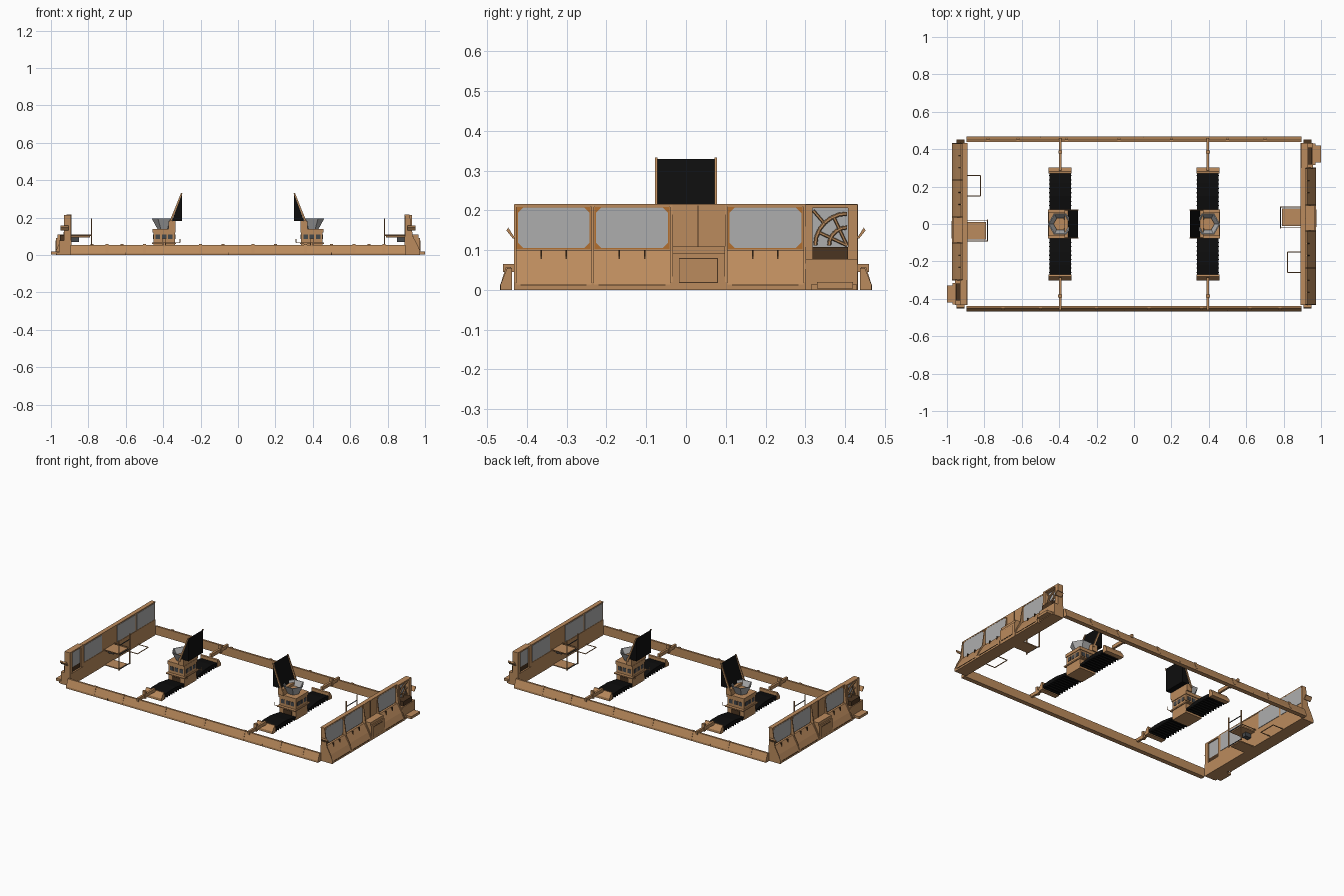
import bpy, bmesh, math
from mathutils import Matrix, Vector

cube = bpy.data.objects.get("Cube")
if cube:
    bpy.data.objects.remove(cube, do_unlink=True)


def material(name, r, g, b):
    m = bpy.data.materials.new(name)
    m.use_nodes = True
    m.diffuse_color = (r, g, b, 1)
    m.node_tree.nodes["Principled BSDF"].inputs["Base Color"].default_value = (r, g, b, 1)
    return m


TAN = material("tan paint", .5, .26, .11)
ORANGE = material("orange trim", .45, .16, .03)
BROWN = material("dark brown", .07, .035, .015)
BLACK = material("black mesh", .004, .004, .004)
GREY = material("window grey", .42, .42, .42)
SLATE = material("slate", .06, .065, .07)
HALF_TURN = Matrix.Rotation(math.pi, 4, "Z")


def emit(name, bm, mat):
    """Link a part and its half-turn twin on the opposite end."""
    bmesh.ops.recalc_face_normals(bm, faces=bm.faces)
    mesh = bpy.data.meshes.new(name)
    bm.to_mesh(mesh)
    bm.free()
    mesh.materials.append(mat)
    for prefix in ("left_", "right_"):
        ob = bpy.data.objects.new(prefix + name, mesh)
        bpy.context.collection.objects.link(ob)
        if prefix == "right_":
            ob.matrix_world = HALF_TURN


def prism(name, axis, points, lo, hi, mat):
    """Extrude a 2D outline along an axis; points use the other two axes in order."""
    bm = bmesh.new()
    def place(p, t):
        c = list(p)
        c.insert("xyz".index(axis), t)
        return bm.verts.new(c)
    a = [place(p, lo) for p in points]
    b = [place(p, hi) for p in points]
    bm.faces.new(a)
    bm.faces.new(b)
    for i in range(len(a)):
        j = (i + 1) % len(a)
        bm.faces.new((a[i], a[j], b[j], b[i]))
    emit(name, bm, mat)


def box(name, x, y, z, mat=TAN):
    prism(name, "z", [(x[0], y[0]), (x[1], y[0]), (x[1], y[1]), (x[0], y[1])], z[0], z[1], mat)


def around(c, half):
    return (c - half, c + half)


def rod(name, start, end, r=.003, mat=TAN):
    start, end = Vector(start), Vector(end)
    d = end - start
    turn = d.to_track_quat("Z", "Y").to_matrix().to_4x4()
    bm = bmesh.new()
    bmesh.ops.create_cone(bm, cap_ends=True, segments=6, radius1=r, radius2=r, depth=d.length,
                          matrix=Matrix.Translation((start + end) / 2) @ turn)
    emit(name, bm, mat)


def lathe(name, cx, profile, mat, sides=6):
    """Revolve (radius, z) points around a vertical axis."""
    bm = bmesh.new()
    rings = []
    for r, z in profile:
        rings.append([bm.verts.new((cx + r * math.cos(math.tau * i / sides),
                                    r * math.sin(math.tau * i / sides), z)) for i in range(sides)])
    for lower, upper in zip(rings, rings[1:] + rings[:1]):
        for i in range(sides):
            j = (i + 1) % sides
            bm.faces.new((lower[i], lower[j], upper[j], upper[i]))
    emit(name, bm, mat)


# Long side rails with flared skirts and joint brackets
rail = [(-.438, 0), (-.467, 0), (-.467, .012), (-.45, .055), (-.438, .055)]
prism("side_rail", "x", rail, -.895, .895, TAN)
rib = [(-.44, .01), (-.468, .01), (-.453, .058), (-.44, .058)]
for x in (-.7, -.5, -.2, .08, .36, .62, .78):
    prism("rail_bracket", "x", rib, x - .008, x + .008, TAN)
for x in (-.6, -.05, .5):
    box("rail_joint", around(x, .002), (-.4685, -.45), (0, .014), BROWN)

# End wall: sloped lower skirt and upright upper wall
WALL = .912
skirt = [(.89, 0), (.972, 0), (.972, .014), (.955, .05), (.925, .1), (.89, .1)]
prism("wall_skirt", "y", skirt, -.432, .3, TAN)
box("wall_upper", (.892, WALL), (-.432, .3), (.1, .215))
box("wall_cap", (.89, .917), (-.432, .3), (.209, .216))
for y in (-.43, -.235, -.037, .101, .298):
    fin = [(.9, 0), (.974, 0), (.974, .02), (.962, .05), (.935, .1), (.918, .215), (.9, .215)]
    prism("wall_fin", "y", fin, y - .003, y + .003, TAN)

# Windows: orange surround, grey chamfered pane outside, plain pane inside
for y0, y1 in ((-.426, -.24), (-.23, -.042), (.106, .293)):
    box("window_surround", (WALL, WALL + .003), (y0, y1), (.103, .21), ORANGE)
    a, b, lo, hi, c = y0 + .003, y1 - .003, .105, .208, .014
    pane = [(a + c, lo), (b - c, lo), (b, lo + c), (b, hi - c),
            (b - c, hi), (a + c, hi), (a, hi - c), (a, lo + c)]
    prism("window_pane", "x", pane, WALL, WALL + .005, GREY)
    box("inner_pane", (.889, .893), (a, b), (lo, hi), GREY)
    for t in (.33, .67):
        y = y0 + (y1 - y0) * t
        box("skirt_clip", (.92, .938), around(y, .002), (.07, .1), BROWN)
    box("skirt_seam", (.97, .974), (y0 + .01, y1 - .01), (.011, .014), BROWN)

# Central cabinet with access hatch
box("cabinet_base", (.9, .972), (-.034, .098), (0, .092))
box("cabinet_top", (.9, .965), (-.034, .098), (.092, .11))
box("cabinet_back", (.9, .918), (-.034, .098), (.11, .215))
box("cabinet_split", (.916, .92), around(.03, .001), (.11, .213), BROWN)
box("hatch_edge", (.97, .9735), (-.018, .08), (.018, .08), BROWN)
box("hatch", (.97, .975), (-.016, .078), (.02, .078))

# Doorway bay with spoked quarter wheel
box("door_base", (.89, .957), (.3, .432), (0, .078))
box("door_sill", (.9, .952), (.318, .408), (.078, .108), BROWN)
for y0, y1 in ((.3, .318), (.407, .432)):
    box("door_post", (.892, .93), (y0, y1), (.078, .215))
box("door_lintel", (.892, .93), (.318, .407), (.206, .215))
box("door_glass", (.9, .904), (.318, .407), (.108, .206), GREY)
hub = Vector((.918, .405, .112))
for radius in (.045, .08):
    arc = [hub + Vector((0, -radius * math.cos(t), radius * math.sin(t)))
           for t in (math.pi / 2 * i / 6 for i in range(7))]
    for p, q in zip(arc, arc[1:]):
        rod("wheel_arc", p, q, .005)
for angle in (25, 65):
    t = math.radians(angle)
    rod("wheel_spoke", hub, hub + Vector((0, -.08 * math.cos(t), .08 * math.sin(t))), .004)
rod("door_brace", (.915, .32, .2), (.915, .35, .165), .004)
box("door_step", (.95, 1), (.33, .42), (.004, .02))
box("step_hanger", (.94, .97), (.315, .43), (0, .014))
for s in (-1, 1):
    hook = [(s * .43, .13), (s * .436, .13), (s * .452, .15), (s * .447, .157)]
    prism("wall_hook", "x", hook, .905, .95, TAN)

# Inner crew seat, foot plate and hanging frame
box("seat", (.79, .895), (-.012, .082), (.095, .104))
box("foot_plate", (.79, .89), (-.005, .08), (0, .006))
box("seat_bracket", (.85, .892), (.02, .05), (.07, .095), SLATE)
for y in (-.02, .09):
    rod("seat_post", (.783, y, 0), (.783, y, .195), .004)
    rod("seat_arm", (.783, y, .106), (.895, y, .106))
for z in (.006, .1, .16):
    rod("seat_rail", (.783, -.02, z), (.783, .09, z), .003, SLATE)
corners = [(.895, -.26, .006), (.82, -.26, .006), (.82, -.15, .006), (.895, -.15, .006)]
for p, q in zip(corners, corners[1:]):
    rod("floor_frame", p, q)

# Turret station: pedestal, dish and mesh tracks
CX = .395
box("pedestal", around(CX, .058), (-.06, .06), (0, .12))
box("pedestal_head", around(CX, .062), (-.065, .065), (.12, .14))
box("pedestal_sill", around(CX, .064), (-.075, .075), (.06, .068))
for s in (-1, 1):
    for off in (-.034, 0, .034):
        box("pedestal_window", around(CX + off, .012), around(s * .06, .002), (.085, .11), SLATE)
        box("pedestal_window", around(CX + s * .058, .002), around(off, .012), (.085, .11), SLATE)
    box("lower_opening", around(CX, .03), around(s * .06, .002), (.015, .05), BROWN)
lathe("dish", CX, [(.036, .14), (.066, .195), (.06, .195), (.034, .15)], GREY)
lathe("dish_core", CX, [(.001, .14), (.036, .14), (.036, .166), (.001, .166)], TAN)

for s in (-1, 1):
    track = [(s * .06, .012), (s * .06, .022), (s * .15, .036), (s * .22, .036),
             (s * .275, .03), (s * .275, .012)]
    prism("mesh_track", "x", track, CX - .058, CX + .058, BLACK)
    for i in range(9):
        y = s * (.075 + .023 * i)
        box("track_slat", around(CX, .06), around(y, .003), (.004, .014), BLACK)
    end = [(s * .27, .004), (s * .27, .05), (s * .28, .052), (s * .302, .02), (s * .302, .004)]
    prism("track_end", "x", end, CX - .062, CX + .062, TAN)
    box("axle_arm", around(CX, .007), sorted((s * .285, s * .46)), (.045, .066))
    box("arm_lug", around(CX, .01), around(s * .385, .008), (.04, .088))
    rod("guard_wire", (.31, s * .075, .066), (.46, s * .075, .066), .002)
    rod("guard_upright", (.31, s * .075, .066), (.31, s * .075, .085), .002)

# Leaning wedge screen with tan struts
screen = [(.3, .33), (.3, .182), (.352, .182)]
prism("screen", "y", screen, -.073, .073, BLACK)
strut = [(.297, .333), (.304, .333), (.372, .165), (.36, .165)]
for y in (-.075, .075):
    prism("screen_strut", "y", strut, y - .003, y + .003, TAN)
box("screen_foot", (.335, .372), (-.073, .073), (.14, .182))
